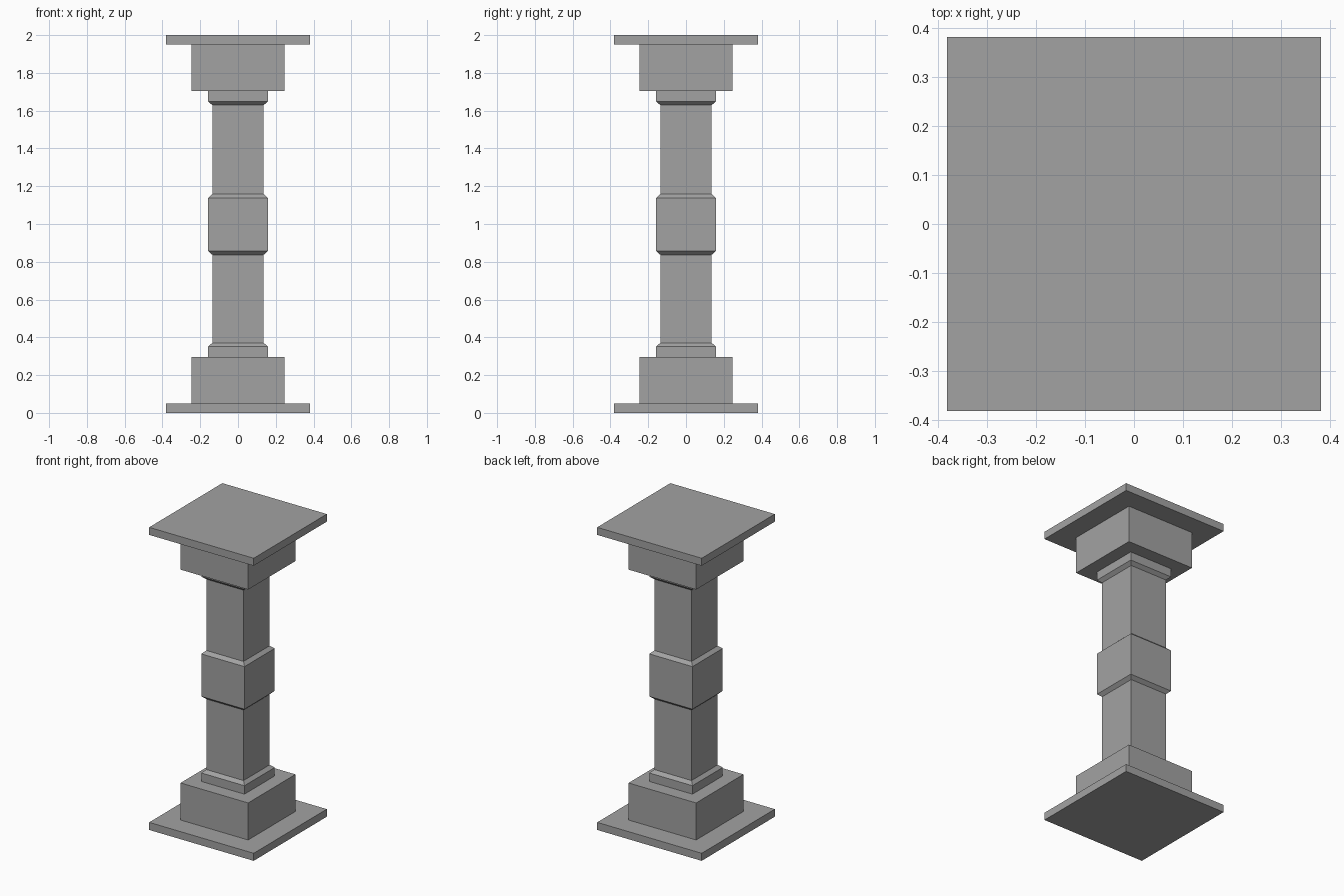
import bpy, bmesh

if "Cube" in bpy.data.objects:
    bpy.data.objects.remove(bpy.data.objects["Cube"])

# Dark grey stone
stone = bpy.data.materials.new("dark_grey")
stone.diffuse_color = (0.365, 0.365, 0.365, 1.0)
stone.use_nodes = True
stone.node_tree.nodes["Principled BSDF"].inputs["Base Color"].default_value = stone.diffuse_color


def square_part(name, profile):
    """Closed square solid lofted through (half_width, z) sections."""
    bm = bmesh.new()
    rings = [[bm.verts.new((sx * h, sy * h, z))
              for sx, sy in ((-1, -1), (1, -1), (1, 1), (-1, 1))]
             for h, z in profile]
    for a, b in zip(rings, rings[1:]):
        for i in range(4):
            j = (i + 1) % 4
            bm.faces.new((a[i], a[j], b[j], b[i]))
    bm.faces.new(rings[0][::-1])
    bm.faces.new(rings[-1])
    bmesh.ops.recalc_face_normals(bm, faces=bm.faces)
    mesh = bpy.data.meshes.new(name)
    bm.to_mesh(mesh)
    bm.free()
    mesh.materials.append(stone)
    obj = bpy.data.objects.new(name, mesh)
    bpy.context.collection.objects.link(obj)
    return obj


PLATE, BLOCK, COLLAR, SHAFT = 0.382, 0.247, 0.158, 0.136

# Plate, block and chamfered collar, repeated upside down at the top
end_parts = {
    "plate": [(PLATE, 0.0), (PLATE, 0.05)],
    "block": [(BLOCK, 0.05), (BLOCK, 0.295)],
    "collar": [(COLLAR, 0.295), (COLLAR, 0.351), (SHAFT, 0.371)],
}
for part, profile in end_parts.items():
    square_part("bottom_" + part, profile)
    square_part("top_" + part, [(h, 2 - z) for h, z in reversed(profile)])

# Lower and upper shaft
square_part("lower_shaft", [(SHAFT, 0.371), (SHAFT, 0.837)])
square_part("upper_shaft", [(SHAFT, 1.158), (SHAFT, 1.629)])

# Chamfered band around the middle
square_part("middle_band", [(SHAFT, 0.837), (COLLAR, 0.857),
                            (COLLAR, 1.138), (SHAFT, 1.158)])
